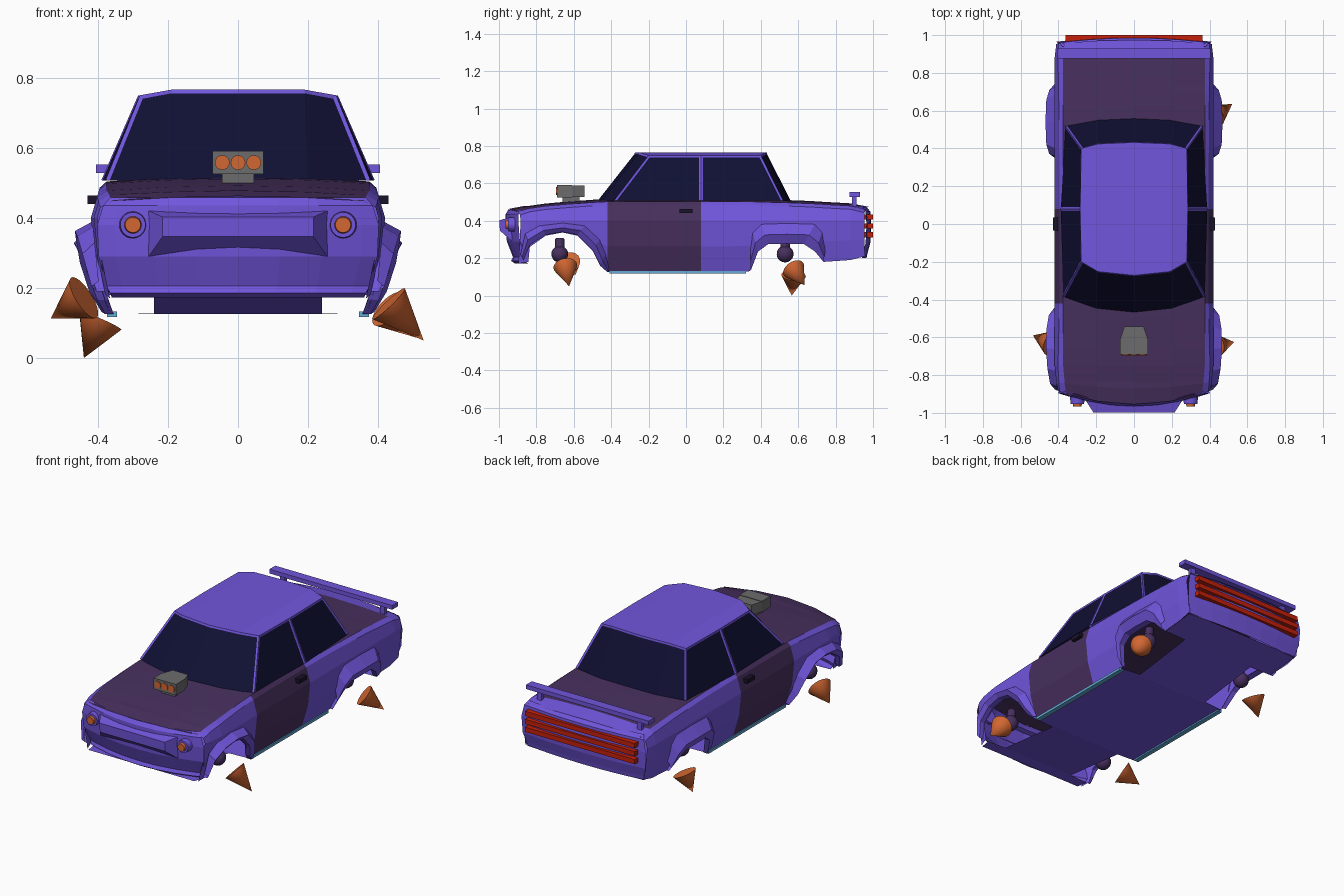
import bpy, bmesh, math
from mathutils import Vector

if "Cube" in bpy.data.objects:
    bpy.data.objects.remove(bpy.data.objects["Cube"])


def material(name, rgb):
    m = bpy.data.materials.new(name)
    m.diffuse_color = (*rgb, 1)
    m.use_nodes = True
    m.node_tree.nodes["Principled BSDF"].inputs["Base Color"].default_value = m.diffuse_color
    return m


PURPLE = material("purple paint", (0.165, 0.092, 0.72))
PLUM = material("dark plum paint", (0.064, 0.029, 0.112))
GLASS = material("navy glass", (0.005, 0.005, 0.034))
GREY = material("grey metal", (0.15, 0.15, 0.15))
ORANGE = material("orange", (0.65, 0.135, 0.032))
RED = material("red lamp", (0.55, 0.014, 0.003))
BLUE = material("light blue trim", (0.13, 0.42, 0.70))
BLACK = material("near black", (0.01, 0.006, 0.022))


def finish(name, bm, mats, recalc=True):
    if recalc:
        bmesh.ops.recalc_face_normals(bm, faces=bm.faces)
    me = bpy.data.meshes.new(name)
    bm.to_mesh(me)
    bm.free()
    for m in mats:
        me.materials.append(m)
    ob = bpy.data.objects.new(name, me)
    bpy.context.collection.objects.link(ob)
    return ob


def grid(name, rows, mats, rule=None):
    """Skin rows of points; rule(row, column) gives the material index."""
    bm = bmesh.new()
    vs = [[bm.verts.new(p) for p in r] for r in rows]
    for i in range(len(vs) - 1):
        for j in range(len(vs[0]) - 1):
            f = bm.faces.new((vs[i][j], vs[i][j + 1], vs[i + 1][j + 1], vs[i + 1][j]))
            if rule:
                f.material_index = rule(i, j)
    return finish(name, bm, mats)


def box(name, lo, hi, mat, taper=1.0):
    """Box between two corners; taper narrows its rear end in x."""
    bm = bmesh.new()
    bmesh.ops.create_cube(bm, size=1)
    for v in bm.verts:
        rear = v.co.y > 0
        v.co = Vector([(a + b) / 2 + c * (b - a) for a, b, c in zip(lo, hi, v.co)])
        if rear:
            v.co.x *= taper
    return finish(name, bm, [mat])


def cone(name, base, tip, r1, r2, mat, sides=24):
    base, tip = Vector(base), Vector(tip)
    d = tip - base
    bm = bmesh.new()
    bmesh.ops.create_cone(bm, cap_ends=True, segments=sides, radius1=r1, radius2=r2, depth=d.length)
    q = d.to_track_quat('Z', 'Y')
    for v in bm.verts:
        v.co = q @ v.co + (base + tip) / 2
    for f in bm.faces:
        f.smooth = len(f.verts) < 5
    for e in bm.edges:
        e.smooth = all(f.smooth for f in e.link_faces)
    return finish(name, bm, [mat])


def side_x(z):
    """Half width of the body side at a height."""
    pts = [(0.10, 0.355), (0.22, 0.402), (0.40, 0.42), (0.52, 0.385)]
    for (z0, x0), (z1, x1) in zip(pts, pts[1:]):
        if z <= z1:
            return x0 + (x1 - x0) * (z - z0) / (z1 - z0)
    return pts[-1][1]


# Body shell: y, lower edge height, deck height, width factor, bow
stations = [(-.885, .17, .452, .955, -.07), (-.84, .18, .468, .98, -.03), (-.835, .26, .47, .98, 0),
            (-.75, .32, .482, 1, 0), (-.66, .337, .49, 1, 0), (-.58, .32, .496, 1, 0),
            (-.50, .24, .502, 1, 0), (-.46, .16, .504, 1, 0), (-.42, .125, .506, 1, 0),
            (.08, .122, .508, 1, 0), (.34, .13, .506, 1, 0), (.38, .235, .505, 1, 0),
            (.44, .275, .503, 1, 0), (.55, .277, .5, 1, 0), (.63, .275, .497, 1, 0),
            (.69, .235, .494, 1, 0), (.735, .18, .491, 1, 0), (.88, .19, .483, 1, 0),
            (.955, .21, .465, .98, .02)]
rows = []
for y, zb, zt, w, bow in stations:
    half = [(side_x(z), z) for z in (zb, (zb + .40) / 2, .40, zt - .022)]
    half += [(.375, zt - .004), (.2, zt + .006), (0, zt + .01)]
    ring = [(x * w, z) for x, z in half]
    ring += [(-x, z) for x, z in ring[-2::-1]]
    rows.append([(x, y + bow * (1 - (x / .4) ** 2), z) for x, z in ring])


def body_rule(i, j):
    y = (stations[i][0] + stations[i + 1][0]) / 2
    if 4 <= j <= 7:
        return int(y < .88)
    return int(-.42 < y < .08)


grid("body_shell", rows, [PURPLE, PLUM], body_rule)


# Nose and tail panels: rows of height, y and half width
def end_panel(name, prof, bow):
    cols = (-1, -.88, -.6, -.3, 0, .3, .6, .88, 1)
    grid(name, [[(c * w, y + bow * c * c, z) for c in cols] for z, y, w in prof], [PURPLE])


end_panel("nose_panel", [(.458, -.95, .365), (.435, -.965, .385), (.38, -.965, .402), (.29, -.958, .398),
                         (.205, -.925, .375), (.185, -.935, .365), (.172, -.915, .36)], .07)
end_panel("tail_panel", [(.472, .965, .38), (.45, .985, .395), (.38, .99, .41), (.28, .985, .405),
                         (.225, .97, .39), (.20, .965, .385)], -.025)

# Protruding grille, tapered forward
bm = bmesh.new()
back = [bm.verts.new(p) for p in ((-.255, -.935, .42), (.255, -.935, .42), (.255, -.93, .29), (-.255, -.93, .29))]
front = [bm.verts.new(p) for p in ((-.215, -.998, .402), (.215, -.998, .402), (.215, -.995, .347), (-.215, -.995, .347))]
bm.faces.new(front)
for k in range(4):
    bm.faces.new((back[k], back[(k + 1) % 4], front[(k + 1) % 4], front[k]))
finish("grille", bm, [PURPLE])

# Floor sheet, notched at the wheels
plan = [(-.91, .172, .35), (-.845, .172, .36), (-.84, .172, .24), (-.43, .127, .24), (-.42, .125, .36),
        (.33, .125, .36), (.34, .127, .24), (.73, .18, .24), (.735, .18, .385), (.95, .203, .385)]
grid("floor", [[(-w, y, z), (w, y, z)] for y, z, w in plan], [PURPLE])

# Cabin: base ring and roof ring, glass inset into its sides
half_base = [(0, -.475), (.20, -.452), (.378, -.385), (.39, .08), (.365, .52), (.19, .552), (0, .562)]
half_top = [(0, -.272), (.19, -.252), (.28, -.2), (.285, .08), (.28, .40), (.19, .424), (0, .432)]


def full(half):
    return half + [(-x, y) for x, y in half[-2:0:-1]]


bm = bmesh.new()
lower = [bm.verts.new((x, y, .508)) for x, y in full(half_base)]
upper = [bm.verts.new((x, y, .766 if abs(x) < .2 else .75)) for x, y in full(half_top)]
n = len(lower)
sides = [bm.faces.new((lower[i], lower[(i + 1) % n], upper[(i + 1) % n], upper[i])) for i in range(n)]
for loop in ((0, 1, 5, 6), (1, 2, 3, 4, 5), (0, 6, 7, 11), (7, 8, 9, 10, 11)):
    bm.faces.new([upper[i] for i in loop])
bmesh.ops.recalc_face_normals(bm, faces=bm.faces)
for group in ((0, 1, 10, 11), (4, 5, 6, 7), (2,), (3,), (8,), (9,)):
    panes = [sides[i] for i in group]
    bmesh.ops.inset_region(bm, faces=panes, thickness=.011, depth=-.003, use_even_offset=True)
    for f in panes:
        f.material_index = 1
finish("cabin", bm, [PURPLE, GLASS], recalc=False)

# Wheel arch flares: arch edge, wide rim, and edge against the body, as y and z
front_arch = [(-.87, .19), (-.835, .27), (-.75, .325), (-.66, .34), (-.58, .325), (-.50, .245), (-.46, .165), (-.42, .125)]
front_out = [(-.885, .22), (-.86, .33), (-.78, .375), (-.66, .39), (-.54, .375), (-.46, .30), (-.43, .22), (-.41, .14)]
rear_arch = [(.345, .13), (.385, .235), (.44, .275), (.54, .277), (.63, .275), (.69, .235), (.735, .18)]
rear_out = [(.345, .25), (.355, .34), (.40, .385), (.54, .39), (.69, .385), (.73, .34), (.745, .24)]
for s, side in ((1, "right"), (-1, "left")):
    for name, arch, outer, bulge in (("front", front_arch, front_out, .05), ("rear", rear_arch, rear_out, .056)):
        strip = []
        last = len(arch) - 1
        for k, ((ya, za), (yo, zo)) in enumerate(zip(arch, outer)):
            b = bulge * (.45 + .55 * math.sin(math.pi * k / last))
            ym, zm = ya * .55 + yo * .45, za * .55 + zo * .45
            strip.append([(s * (side_x(za) - .01), ya, za), (s * (side_x(za) + b * .6), ya, za),
                          (s * (side_x(zm) + b), ym, zm), (s * (side_x(zo) - .004), yo, zo)])
        grid(f"{name}_flare_{side}", strip, [PURPLE])

    # Door handle, sill trim and spoiler post
    def sided(lo_x, hi_x):
        return sorted((s * lo_x, s * hi_x))
    a, b = sided(.40, .43)
    box(f"door_handle_{side}", (a, -.035, .44), (b, .035, .464), BLACK)
    a, b = sided(.345, .374)
    box(f"sill_trim_{side}", (a, -.41, .117), (b, .32, .132), BLUE)
    a, b = sided(.315, .345)
    box(f"spoiler_post_{side}", (a, .888, .475), (b, .912, .532), PURPLE)

    # Headlamp: ring and lens
    cone(f"headlamp_ring_{side}", (s * .30, -.90, .38), (s * .30, -.952, .38), .04, .036, PURPLE)
    cone(f"headlamp_lens_{side}", (s * .30, -.92, .38), (s * .30, -.966, .38), .03, .022, ORANGE)

    # Axle balls with stubs
    for name, y in (("front", -.675), ("rear", .53)):
        bm = bmesh.new()
        bmesh.ops.create_uvsphere(bm, u_segments=16, v_segments=10, radius=.045)
        bmesh.ops.translate(bm, verts=bm.verts, vec=(s * .34, y, .222))
        for f in bm.faces:
            f.smooth = True
        finish(f"{name}_axle_ball_{side}", bm, [PLUM])
        cone(f"{name}_axle_stub_{side}", (s * .34, y, .23), (s * .33, y, .305), .027, .024, PLUM, 12)

# Spoiler wing
box("spoiler_wing", (-.405, .875, .528), (.405, .93, .553), PURPLE)

# Tail lamp bars
for k, z in enumerate((.42, .372, .325)):
    box(f"tail_lamp_bar_{k + 1}", (-.362, .955, z - .014), (.362, 1.0, z + .014), RED)

# Hood scoop with three intakes
box("scoop_neck", (-.045, -.66, .49), (.045, -.57, .53), GREY)
box("scoop_front", (-.073, -.69, .525), (.073, -.61, .591), GREY)
box("scoop_rear", (-.073, -.61, .528), (.073, -.543, .588), GREY, .7)
for k in (-1, 0, 1):
    cone(f"scoop_intake_{k + 2}", (k * .045, -.68, .558), (k * .045, -.695, .558), .021, .021, ORANGE, 20)

# Cones at the wheels
cone("front_right_cone", (.43, -.645, .155), (.53, -.625, .05), .064, 0, ORANGE)
cone("front_left_cone", (-.44, -.63, .172), (-.535, -.59, .112), .068, 0, ORANGE)
cone("rear_right_cone", (.43, .575, .14), (.52, .635, .055), .062, 0, ORANGE)
cone("rear_left_cone", (-.393, .575, .107), (-.44, .565, 0), .066, 0, ORANGE)
